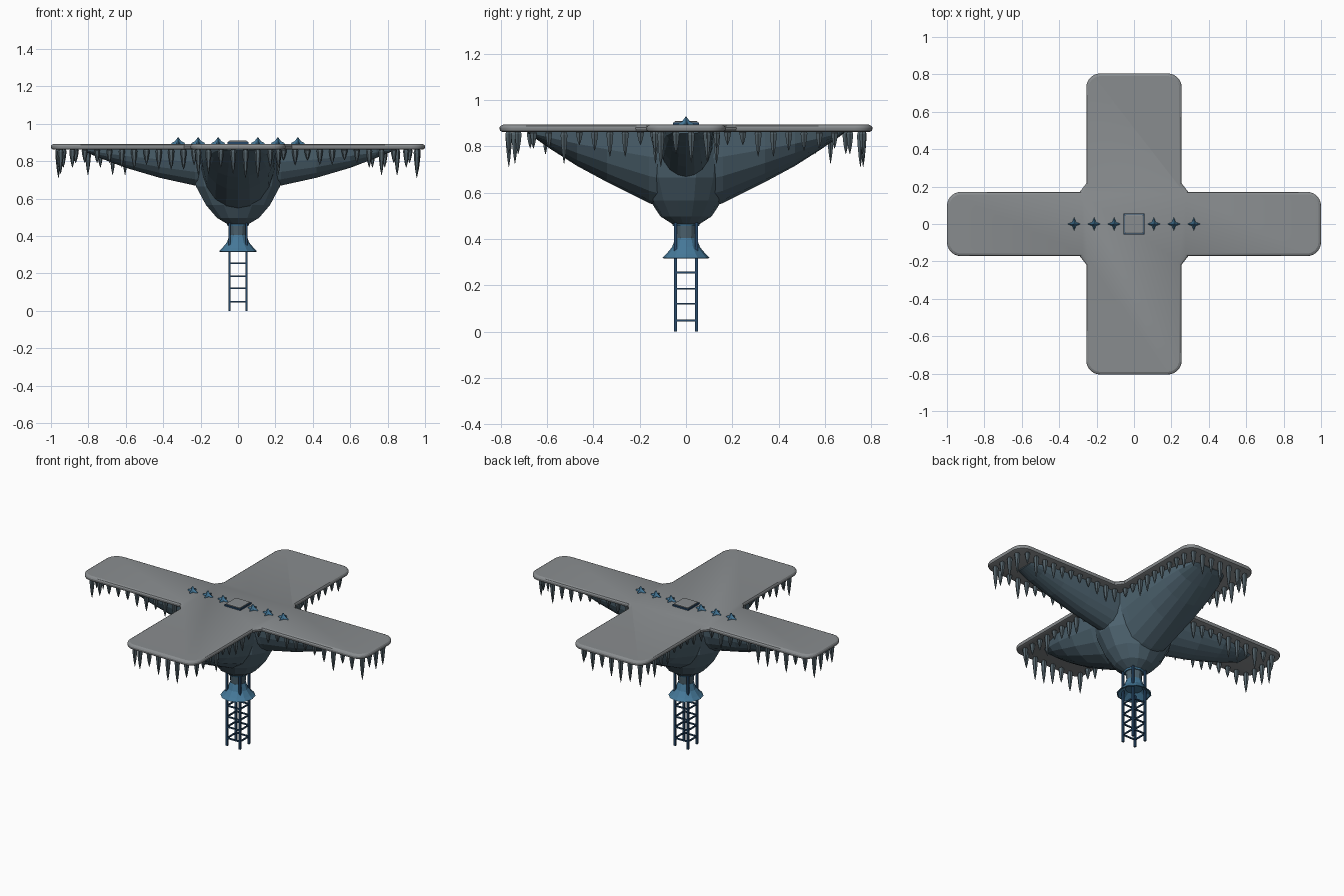
import bpy, bmesh, math, random
from mathutils import Vector

if "Cube" in bpy.data.objects:
    bpy.data.objects.remove(bpy.data.objects["Cube"])

random.seed(4)
TOP, UNDER = 0.893, 0.862


def mat(name, rgb):
    m = bpy.data.materials.new(name)
    m.diffuse_color = (*rgb, 1)
    m.use_nodes = True
    m.node_tree.nodes["Principled BSDF"].inputs["Base Color"].default_value = m.diffuse_color
    return m


GREY = mat("plate grey", (0.25, 0.265, 0.275))
HULL = mat("hull slate", (0.075, 0.125, 0.16))
ICE = mat("spike slate", (0.085, 0.12, 0.14))
BLUE = mat("skirt blue", (0.06, 0.19, 0.32))
NAVY = mat("frame navy", (0.02, 0.065, 0.14))


def make(name, verts, faces, material, smooth=None):
    me = bpy.data.meshes.new(name)
    me.from_pydata(verts, [], faces)
    bm = bmesh.new()
    bm.from_mesh(me)
    bmesh.ops.recalc_face_normals(bm, faces=bm.faces)
    bm.to_mesh(me)
    bm.free()
    me.materials.append(material)
    ob = bpy.data.objects.new(name, me)
    bpy.context.collection.objects.link(ob)
    if smooth:
        bpy.ops.object.select_all(action='DESELECT')
        ob.select_set(True)
        bpy.context.view_layer.objects.active = ob
        bpy.ops.object.shade_smooth_by_angle(angle=math.radians(smooth))
    return ob


def loft(name, rings, material, caps=True, closed=True, smooth=None):
    n = len(rings[0])
    verts = [v for r in rings for v in r]
    faces = [(i * n + j, i * n + (j + 1) % n, (i + 1) * n + (j + 1) % n, (i + 1) * n + j)
             for i in range(len(rings) - 1) for j in range(n if closed else n - 1)]
    if caps:
        faces += [tuple(range(n)), tuple(range(len(verts) - n, len(verts)))]
    return make(name, verts, faces, material, smooth)


def ring(rx, ry, z, n, cx=0, cy=0, turn=0.0):
    return [(cx + rx * math.cos(turn + math.tau * k / n),
             cy + ry * math.sin(turn + math.tau * k / n), z) for k in range(n)]


def box(name, lo, hi, material):
    quad = [(lo[0], lo[1]), (hi[0], lo[1]), (hi[0], hi[1]), (lo[0], hi[1])]
    return loft(name, [[(x, y, z) for x, y in quad] for z in (lo[2], hi[2])], material)


def cross(inset, radius, steps=6):
    """Cross outline with round outer corners and cut inner corners."""
    lx, wx, ly, wy = 1 - inset, 0.172 - inset, 0.805 - inset, 0.255 - inset

    def arc(cx, cy):
        return [(cx + radius * math.cos(a), cy + radius * math.sin(a))
                for a in (math.pi / 2 * k / steps for k in range(steps + 1))]
    q = arc(lx - radius, wx - radius) + [(wy + 0.035, wx), (wy, wx + 0.045)] \
        + arc(wy - radius, ly - radius)
    mirrored = [(-x, y) for x, y in reversed(q)]
    half = q + mirrored
    return half + [(-x, -y) for x, y in half]


# Cross-shaped deck with softened rim
layers = ((0.012, UNDER), (0.003, UNDER + 0.004), (0, UNDER + 0.012),
          (0, TOP - 0.012), (0.004, TOP - 0.005), (0.014, TOP))
loft("deck", [[(x, y, z) for x, y in cross(i, 0.075 - i)] for i, z in layers], GREY, smooth=25)


# Keel under each arm: half-ellipse sections along the arm
def keel(name, axis, sign, stations):
    n, rings = 10, []
    for r, w, bottom in stations:
        sec = []
        for k in range(n + 1):
            a = math.pi * k / n
            s, z = w * math.cos(a), UNDER - (UNDER - bottom) * math.sin(a) ** 0.9
            sec.append((sign * r, s, z) if axis == 'x' else (s, sign * r, z))
        rings.append(sec)
    return loft(name, rings, HULL)


for sign, side in ((1, "a"), (-1, "b")):
    keel("side_keel_" + side, 'x', sign,
         [(0.0, 0.12, 0.62), (0.23, 0.12, 0.67), (0.42, 0.115, 0.712),
          (0.6, 0.105, 0.765), (0.74, 0.09, 0.818), (0.83, 0.06, 0.855)])
    keel("long_keel_" + side, 'y', sign,
         [(0.0, 0.21, 0.50), (0.16, 0.205, 0.555), (0.34, 0.20, 0.645),
          (0.47, 0.185, 0.715), (0.58, 0.16, 0.785), (0.66, 0.125, 0.84), (0.685, 0.09, 0.858)])

# Central bowl joining the keels
loft("bowl", [ring(rx, ry, z, 14, turn=math.pi / 14) for rx, ry, z in
              ((0.255, 0.20, UNDER), (0.25, 0.20, 0.77), (0.23, 0.19, 0.665),
               (0.175, 0.155, 0.565), (0.115, 0.11, 0.497), (0.06, 0.06, 0.465))], HULL)

# Neck and flared skirt
loft("neck", [ring(r, r, z, 12) for r, z in ((0.06, 0.475), (0.05, 0.46), (0.044, 0.40))], HULL)
loft("skirt", [ring(r, r, z, 12) for r, z in
               ((0.046, 0.405), (0.06, 0.365), (0.085, 0.335), (0.102, 0.318),
                (0.095, 0.316), (0.05, 0.35))], BLUE)
loft("neck_collar", [ring(r, r, z, 12) for r, z in ((0.062, 0.472), (0.056, 0.455))], BLUE)

# Ladder tower: four posts and rungs on every side
P, T = 0.045, 0.006
for sx in (-1, 1):
    for sy in (-1, 1):
        box("tower_post", (sx * P - T, sy * P - T, 0), (sx * P + T, sy * P + T, 0.47), NAVY)
for z in (0.048, 0.12, 0.185, 0.255):
    for s in (-1, 1):
        box("rung", (-P, s * P - 0.004, z - 0.004), (P, s * P + 0.004, z + 0.004), NAVY)
        box("rung", (s * P - 0.004, -P, z - 0.004), (s * P + 0.004, P, z + 0.004), NAVY)

# Roof hatch with a blue frame
box("hatch_frame", (-0.056, -0.056, TOP - 0.005), (0.056, 0.056, 0.902), NAVY)
h = 0.071
loft("hatch_lid", [ring(r, r, z, 4, turn=math.pi / 4) for r, z in
                   ((h, 0.90), (h, 0.907), (h - 0.008, 0.910))], GREY)

# Row of star-shaped finials
for x in (-0.32, -0.213, -0.106, 0.106, 0.213, 0.32):
    rings = []
    for r_out, r_in, z in ((0.036, 0.014, TOP), (0.034, 0.013, 0.899),
                           (0.016, 0.010, 0.908), (0.002, 0.002, 0.928)):
        rings.append([(x + (r_out if k % 2 == 0 else r_in) * math.cos(k * math.pi / 4),
                       (r_out if k % 2 == 0 else r_in) * math.sin(k * math.pi / 4), z)
                      for k in range(8)])
    loft("finial", rings, BLUE)


# Hanging spikes, evenly spaced around the rim
def spike(x, y, length):
    shape = ((0.011, 0), (0.017, 0.12), (0.014, 0.4), (0.008, 0.75), (0.001, 1))
    loft("spike", [ring(r, r, UNDER + 0.004 - t * length, 6, x, y) for r, t in shape], ICE)


path = [Vector(p) for p in cross(0.04, 0.04)]
step, carry, count = 0.066, 0.0, 0
for a, b in zip(path, path[1:] + path[:1]):
    d = (b - a).length
    while carry < d:
        p = a.lerp(b, carry / d)
        outer = abs(p.x) > 0.6 or abs(p.y) > 0.52
        length = random.choice((0.075, 0.10, 0.14) if outer else (0.06, 0.085, 0.11))
        if abs(p.x) > 0.94 or abs(p.y) > 0.75:
            length = random.choice((0.10, 0.135, 0.155))
        spike(p.x, p.y, length)
        carry += step
    carry -= d
